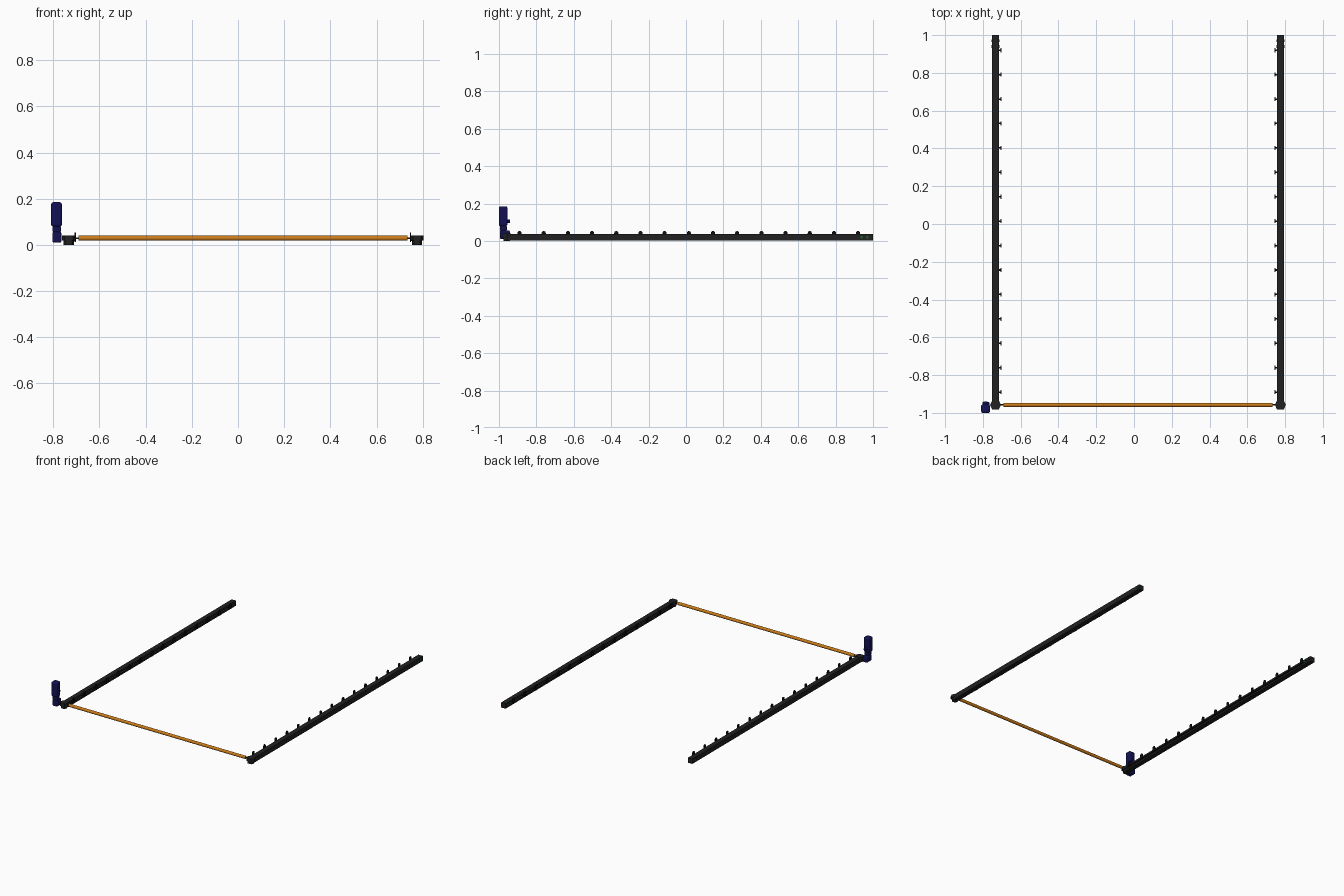
import bpy, bmesh
from math import pi
from mathutils import Vector, Matrix

if "Cube" in bpy.data.objects:
    bpy.data.objects.remove(bpy.data.objects["Cube"])

MID = 0.021  # mirror plane between the two rails
RX = -0.733  # centre of the left rail


def mat(name, c):
    m = bpy.data.materials.new(name)
    m.diffuse_color = (*c, 1)
    m.use_nodes = True
    m.node_tree.nodes["Principled BSDF"].inputs["Base Color"].default_value = m.diffuse_color
    return m


BLACK = mat("black_metal", (0.015, 0.015, 0.015))
CLIP = mat("black_plastic", (0.005, 0.005, 0.005))
ORANGE = mat("orange_rod", (0.6, 0.2, 0.01))
BLUE = mat("navy_motor", (0.006, 0.006, 0.09))
GREEN = mat("green_screw", (0.01, 0.12, 0.02))


def finish(name, bm, m, bevel=0, smooth=False):
    bmesh.ops.recalc_face_normals(bm, faces=bm.faces)
    me = bpy.data.meshes.new(name)
    bm.to_mesh(me)
    bm.free()
    ob = bpy.data.objects.new(name, me)
    bpy.context.collection.objects.link(ob)
    me.materials.append(m)
    if bevel:
        b = ob.modifiers.new("bevel", 'BEVEL')
        b.width, b.segments = bevel, 3
    if smooth:
        bpy.context.view_layer.objects.active = ob
        ob.select_set(True)
        bpy.ops.object.shade_smooth_by_angle()
        ob.select_set(False)
    return ob


def add_box(bm, lo, hi):
    lo, hi = Vector(lo), Vector(hi)
    M = Matrix.Translation((lo + hi) / 2) @ Matrix.Diagonal((*(hi - lo), 1))
    bmesh.ops.create_cube(bm, size=1, matrix=M)


def add_cyl(bm, c, r, length, axis='Z', n=24):
    R = {'X': Matrix.Rotation(pi / 2, 4, 'Y'), 'Y': Matrix.Rotation(pi / 2, 4, 'X'),
         'Z': Matrix.Identity(4)}[axis]
    bmesh.ops.create_cone(bm, cap_ends=True, segments=n, radius1=r, radius2=r,
                          depth=length, matrix=Matrix.Translation(c) @ R)


def add_prism(bm, pts, direction):
    f = bm.faces.new([bm.verts.new(p) for p in pts])
    ex = bmesh.ops.extrude_face_region(bm, geom=[f])
    bmesh.ops.translate(bm, vec=direction,
                        verts=[v for v in ex["geom"] if isinstance(v, bmesh.types.BMVert)])


def both_sides(ob):
    h = bpy.data.objects.get("mirror_centre")
    if not h:
        h = bpy.data.objects.new("mirror_centre", None)
        h.location.x = MID
        h.hide_render = True
        bpy.context.collection.objects.link(h)
        bpy.context.view_layer.update()
    m = ob.modifiers.new("mirror", 'MIRROR')
    m.mirror_object = h


# Rails: channel profile open towards the inside
w, t, z0, z1 = 0.018, 0.004, 0.002, 0.038
prof = [(w, z0), (-w, z0), (-w, z1), (w, z1), (w, 0.025), (w - t, 0.025), (w - t, z1 - t),
        (t - w, z1 - t), (t - w, z0 + t), (w - t, z0 + t), (w - t, 0.015), (w, 0.015)]
bm = bmesh.new()
add_prism(bm, [(RX + x, -0.965, z) for x, z in prof], (0, 1.955, 0))
both_sides(finish("rail", bm, BLACK))

# End cap at the far end, with green screws in the rail sides
bm = bmesh.new()
add_box(bm, (RX - w, 0.985, 0.002), (RX + w, 1.0, 0.038))
both_sides(finish("rail_end_cap", bm, BLACK))
bm = bmesh.new()
for y in (0.94, 0.97):
    add_cyl(bm, (RX, y, 0.02), 0.007, 0.042, 'X', 12)
both_sides(finish("end_screws", bm, GREEN))

# Pulley housing at the front end: six-sided in plan, with narrower foot
bm = bmesh.new()
for k, lo, hi in ((1.0, 0.018, 0.04), (0.75, 0.0, 0.018)):
    hexagon = [(-.029, 0), (-.018, -.023), (.018, -.023), (.029, 0), (.018, .023), (-.018, .023)]
    add_prism(bm, [(RX + x * k, -0.958 + y * k, lo) for x, y in hexagon], (0, 0, hi - lo))
both_sides(finish("pulley_housing", bm, BLACK))

# Gliders: stem from the slot, upright plate and rounded lug
bm = bmesh.new()
for i in range(15):
    y = -0.89 + i * 0.1293
    add_box(bm, (RX + 0.01, y - 0.004, 0.016), (RX + 0.028, y + 0.004, 0.024))
    add_box(bm, (RX + 0.025, y - 0.011, 0.012), (RX + 0.031, y + 0.011, 0.042))
    add_cyl(bm, (RX + 0.028, y, 0.042), 0.011, 0.006, 'X', 16)
both_sides(finish("gliders", bm, CLIP))

# Cross rod with thin drive shaft through both pulleys
bm = bmesh.new()
add_cyl(bm, (MID, -0.958, 0.029), 0.011, 1.425, 'X')
finish("cross_rod", bm, ORANGE, smooth=True)
bm = bmesh.new()
add_cyl(bm, (MID - 0.012, -0.958, 0.029), 0.004, 1.53, 'X', 12)
finish("drive_shaft", bm, BLACK, smooth=True)

# Motor: tall case, neck, gearbox and side connector
bm = bmesh.new()
add_box(bm, (-0.809, -1.0, 0.08), (-0.763, -0.955, 0.185))
finish("motor_case", bm, BLUE, 0.008, True)
bm = bmesh.new()
add_box(bm, (-0.803, -0.995, 0.055), (-0.767, -0.958, 0.082))
finish("motor_neck", bm, BLUE, 0.005, True)
bm = bmesh.new()
add_box(bm, (-0.803, -0.995, 0.01), (-0.765, -0.942, 0.056))
finish("motor_gearbox", bm, BLUE, 0.006, True)
bm = bmesh.new()
add_cyl(bm, (-0.786, -0.952, 0.105), 0.01, 0.024, 'Y', 16)
finish("motor_connector", bm, BLUE, smooth=True)
